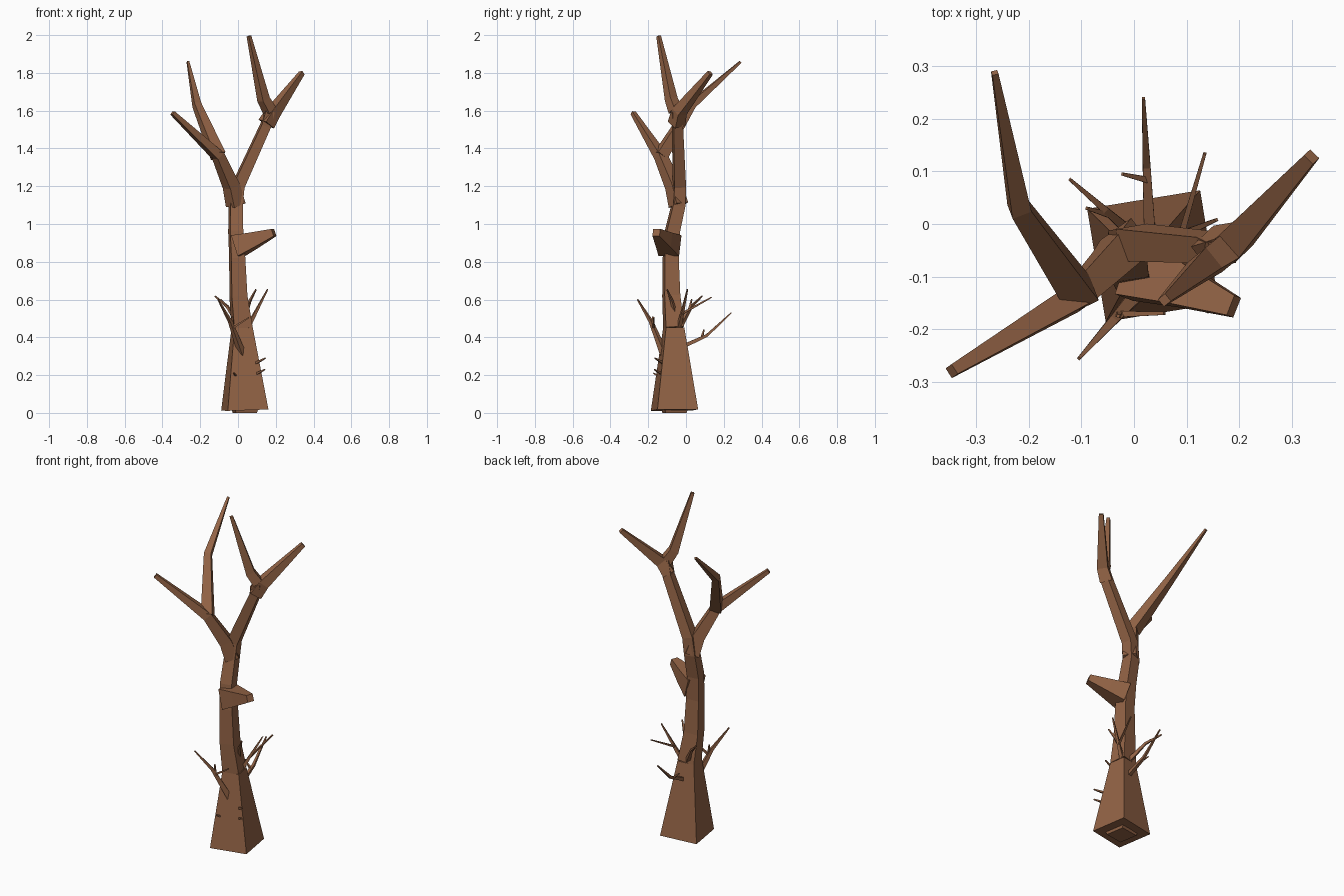
import bpy, math
from mathutils import Vector as V

if "Cube" in bpy.data.objects:
    bpy.data.objects.remove(bpy.data.objects["Cube"])

bark = bpy.data.materials.new("brown bark")
bark.diffuse_color = (0.29, 0.125, 0.06, 1)
bark.use_nodes = True
bark.node_tree.nodes["Principled BSDF"].inputs["Base Color"].default_value = bark.diffuse_color


def limb(name, pts, radius, ref=None):
    """Four-sided tube through pts; radius(f) gives half width at fraction f."""
    n = len(pts)
    if ref is None:
        d = pts[-1] - pts[0]
        ref = V((-d.y, d.x, 0))
    total = sum((q - p).length for p, q in zip(pts, pts[1:]))
    verts, faces, run = [], [], 0
    for i, p in enumerate(pts):
        before, after = pts[max(i - 1, 0)], pts[min(i + 1, n - 1)]
        t = ((p - before).normalized() + (after - p).normalized()).normalized()
        run += (p - before).length
        u = (ref - t * ref.dot(t)).normalized() * radius(run / total)
        v = t.cross(u)
        verts += [p - u - v, p + u - v, p + u + v, p - u + v]
    for i in range(0, 4 * n - 4, 4):
        for k in range(4):
            j = (k + 1) % 4
            faces.append((i + k, i + j, i + j + 4, i + k + 4))
    faces += [(3, 2, 1, 0), tuple(range(4 * n - 4, 4 * n))]
    me = bpy.data.meshes.new(name)
    me.from_pydata(verts, [], faces)
    me.materials.append(bark)
    bpy.context.collection.objects.link(bpy.data.objects.new(name, me))


def taper(a, b):
    return lambda f: a + (b - a) * f


def bough(name, pts, a, b):
    limb(name, [V(p) for p in pts], taper(a, b))


def twig(name, start, tip, lift=0.5, thick=0.011, sides=()):
    """Bent twig; side shoots grow from its bend to the given tips."""
    start, tip = V(start), V(tip)
    bend = start.lerp(tip, 0.5)
    bend.z = start.z + (tip.z - start.z) * lift
    limb(name, [start, bend, tip], taper(thick, 0.003))
    for i, s in enumerate(sides):
        twig(f"{name}_shoot_{i + 1}", start.lerp(bend, 0.8), s, 0.5, 0.006)


# Flared square foot
turn = math.radians(9.3)
across = V((math.cos(turn), math.sin(turn), 0))
foot = V((.036, -.061, .015))
collar = V((.022, -.065, .45))
limb("trunk_foot", [foot, collar], taper(.109, .049), across)
limb("foot_base", [foot * 1, foot - V((0, 0, .015))], taper(.06, .056), across)

# Trunk running up into the right bough
fork, crotch = (.168, -.055, 1.60), (-.012, -.04, 1.10)
limb("trunk", [collar] + [V(p) for p in (
    (.002, -.078, .62), (-.004, -.081, .82), (-.012, -.072, .96), crotch,
    (0, -.035, 1.2), (.146, -.045, 1.52), fork)],
    lambda f: .049 - .05 * f if f < .18 else .043 - .019 * f, across)

# Upper boughs
bough("right_bough_tall", [fork, (.135, -.078, 1.66), (.058, -.145, 1.995)], .028, .009)
bough("right_bough_outer", [(.15, -.05, 1.53), (.19, -.035, 1.595), (.338, .128, 1.80)], .034, .012)
left_fork = (-.105, -.135, 1.36)
bough("left_bough", [crotch, (-.035, -.065, 1.2), left_fork, (-.347, -.28, 1.588)], .038, .011)
bough("left_bough_back", [left_fork, (-.218, .03, 1.63), (-.265, .288, 1.858)], .032, .006)

# Broken stub
bough("stub", [(0, -.085, .885), (.085, -.115, .915), (.19, -.157, .955)], .058, .020)

# Thin twigs on the lower trunk
twig("back_twig", (.03, -.02, .35), (.018, .24, .53), .33, sides=[(-.022, .095, .44)])
twig("front_twig", (.022, -.115, .31), (-.105, -.256, .60), .6, .016,
     [(.058, -.17, .505), (-.03, -.175, .51)])
twig("right_twig", (.045, -.04, .44), (.157, .008, .655), sides=[(.135, .135, .612)])
twig("upper_twig", (.03, -.05, .50), (.095, -.10, .653), .6)
twig("left_twig", (.01, -.03, .46), (-.122, .085, .618), .65, sides=[(-.09, .03, .60)])

# Tiny spurs near the foot
for i, tip in enumerate([(.145, -.165, .29), (.142, -.168, .23), (-.022, -.172, .21)]):
    twig(f"spur_{i + 1}", V(tip).lerp(V((.03, -.065, tip[2] - .06)), .5), tip, .5, .007)
